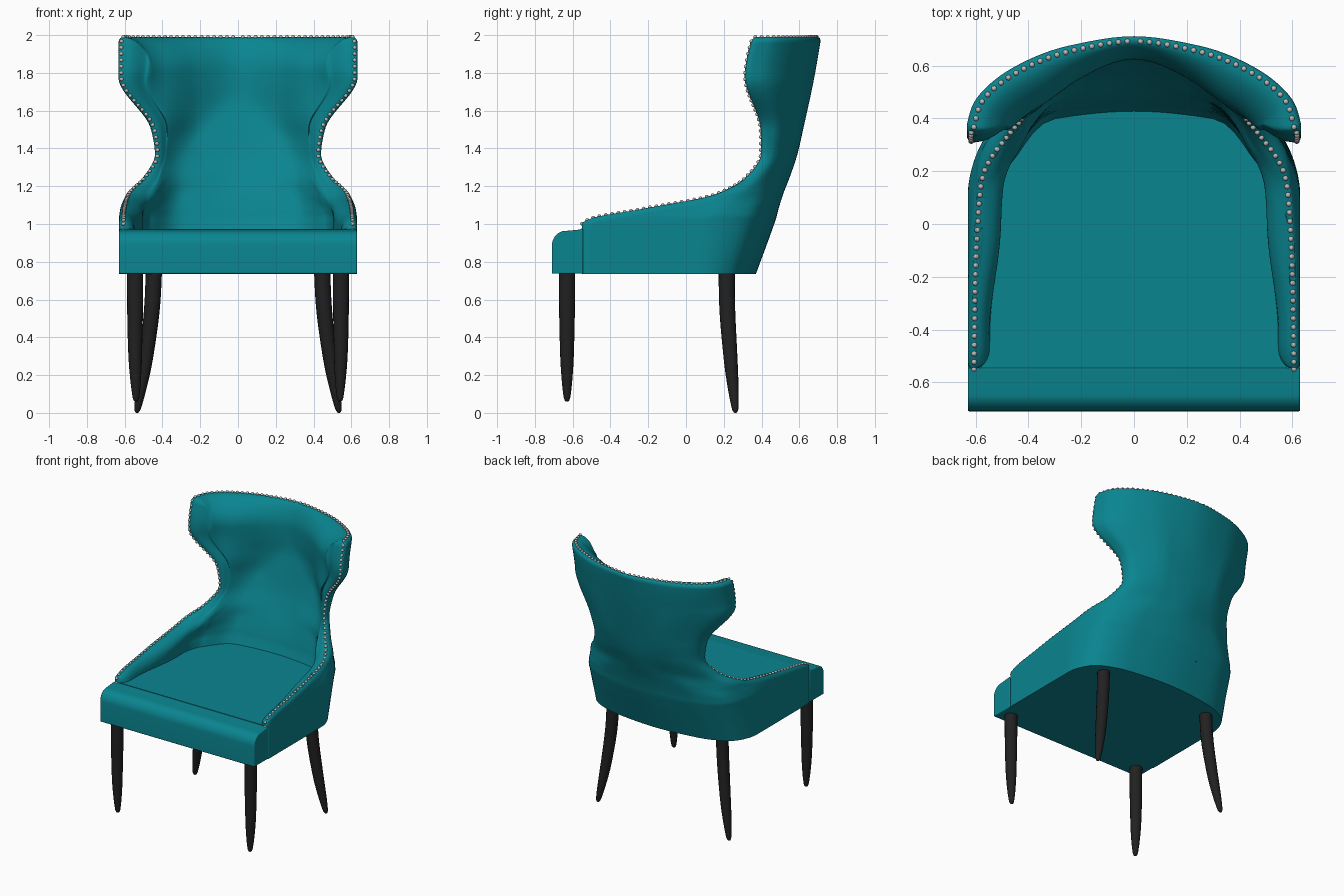
import bpy, bmesh, math
from mathutils import Vector, kdtree

if "Cube" in bpy.data.objects:
    bpy.data.objects.remove(bpy.data.objects["Cube"])


def material(name, col):
    m = bpy.data.materials.new(name)
    m.diffuse_color = (*col, 1)
    m.use_nodes = True
    m.node_tree.nodes["Principled BSDF"].inputs["Base Color"].default_value = m.diffuse_color
    return m


TEAL = material("teal_fabric", (0.003, 0.235, 0.28))
BLACK = material("black_wood", (0.015, 0.015, 0.015))
METAL = material("nail_metal", (0.5, 0.48, 0.46))


def finish(name, bm, mat, angle=50, bevel=0):
    bmesh.ops.recalc_face_normals(bm, faces=bm.faces)
    me = bpy.data.meshes.new(name)
    bm.to_mesh(me)
    bm.free()
    ob = bpy.data.objects.new(name, me)
    bpy.context.collection.objects.link(ob)
    me.materials.append(mat)
    if bevel:
        b = ob.modifiers.new("bevel", 'BEVEL')
        b.width, b.segments, b.limit_method = bevel, 3, 'ANGLE'
        b.angle_limit = math.radians(50)
    bpy.ops.object.select_all(action='DESELECT')
    ob.select_set(True)
    bpy.context.view_layer.objects.active = ob
    bpy.ops.object.shade_smooth_by_angle(angle=math.radians(angle))
    return ob


def pchip(ts, vs, t):
    """Smooth interpolation without overshoot."""
    n = len(ts)
    s = [(vs[i + 1] - vs[i]) / (ts[i + 1] - ts[i]) for i in range(n - 1)]

    def slope(i):
        if i in (0, n - 1):
            return s[0] if i == 0 else s[-1]
        a, b = s[i - 1], s[i]
        return 2 * a * b / (a + b) if a * b > 0 else 0
    i = max(j for j in range(n - 1) if j == 0 or t >= ts[j])
    h = ts[i + 1] - ts[i]
    x = min(max((t - ts[i]) / h, 0), 1)
    return (vs[i] * (1 + 2 * x) * (1 - x) ** 2 + slope(i) * h * x * (1 - x) ** 2
            + vs[i + 1] * x * x * (3 - 2 * x) - slope(i + 1) * h * x * x * (1 - x))


def smooth(x):
    x = min(max(x, 0), 1)
    return x * x * (3 - 2 * x)


def quarter(x):
    return math.sqrt(1 - (1 - min(max(x, 0), 1)) ** 2)


def resample(pts, step):
    out, carry = [pts[0]], 0
    for a, b in zip(pts, pts[1:]):
        L = (b - a).length
        d = step - carry
        while d <= L:
            out.append(a.lerp(b, d / L))
            d += step
        carry = L - (d - step)
    return out


# Shell plan curves by height: z, then x,y from free edge to centre back
KEYS = [
    (0.735, .63, -.55, .63, .08, .56, .245, .33, .34, 0, .37),
    (1.00, .63, -.55, .63, .10, .565, .315, .35, .43, 0, .467),
    (1.03, .629, -.50, .63, .11, .565, .325, .35, .44, 0, .477),
    (1.08, .625, -.23, .62, .14, .55, .345, .33, .455, 0, .49),
    (1.16, .60, .17, .575, .28, .485, .395, .28, .485, 0, .515),
    (1.25, .51, .33, .48, .395, .38, .465, .20, .525, 0, .55),
    (1.37, .447, .405, .425, .46, .335, .525, .18, .575, 0, .59),
    (1.50, .465, .40, .45, .47, .36, .545, .20, .607, 0, .62),
    (1.78, .64, .32, .61, .42, .46, .56, .24, .65, 0, .68),
    (1.96, .64, .35, .612, .45, .48, .58, .25, .675, 0, .711),
    (1.99, .63, .37, .605, .46, .475, .583, .25, .677, 0, .716),
]
ZK = [k[0] for k in KEYS]
COLS = 90


def plan_row(z):
    c = [pchip(ZK, [k[j] for k in KEYS], z) for j in range(1, 11)]
    half = [Vector((c[i], c[i + 1])) for i in range(0, 10, 2)]
    pts = half + [Vector((-p.x, p.y)) for p in reversed(half[:-1])]
    ts = [0]
    for a, b in zip(pts, pts[1:]):
        ts.append(ts[-1] + (b - a).length)
    row = []
    for i in range(COLS + 1):
        t = ts[-1] * (0.5 - 0.5 * math.cos(math.pi * i / COLS))
        row.append(Vector((pchip(ts, [p.x for p in pts], t), pchip(ts, [p.y for p in pts], t), z)))
    return row


zs = []
for a, b, n in ((.735, 1, 8), (1, 1.16, 26), (1.16, 1.79, 32), (1.79, 1.92, 8), (1.92, 1.99, 14)):
    zs += [a + (b - a) * i / n for i in range(n)]
zs.append(1.99)
rows = [plan_row(z) for z in zs]
edge = [r[0] for r in rows] + rows[-1][1:-1] + [r[-1] for r in reversed(rows)]
dense = resample(edge, 0.004)
kd = kdtree.KDTree(len(dense))
for i, p in enumerate(dense):
    kd.insert(p, i)
kd.balance()


def inward(row, j):
    d = row[min(j + 1, COLS)] - row[max(j - 1, 0)]
    return Vector((-d.y, d.x, 0)).normalized()


def padding(p):
    """Padding thickness: thin centre, thick sides, fuller wings and top."""
    up = smooth((p.z - 1.3) / .45)
    side = smooth((abs(p.x) - .3 * (1 - up)) / (.25 + .2 * up))
    waist = 1 - .35 * math.exp(-((p.z - 1.4) / .15) ** 2)
    return (.03 + .095 * side * waist + .04 * smooth((p.z - 1.6) / .3)
            - .04 * smooth(-p.y / .4))


# Winged back and arms: padded shell with rounded free edge
LIP = 0.018
bm = bmesh.new()
outer, inner = [], []
for k, row in enumerate(rows):
    o, n = [], []
    for j, p in enumerate(row):
        on_edge = j in (0, COLS) or k == len(rows) - 1
        d = 0 if on_edge else kd.find(p)[2]
        t = padding(p)
        nrm = inward(row, j)
        r = .08 + .10 * smooth((p.z - 1.12) / .25)
        o.append(bm.verts.new(p + nrm * LIP * (1 - quarter(d / .03))))
        n.append(o[-1] if on_edge else bm.verts.new(p + nrm * (LIP + (t - LIP) * quarter(d / r))))
    outer.append(o)
    inner.append(n)
for k in range(len(rows) - 1):
    for j in range(COLS):
        for g in (outer, inner):
            bm.faces.new((g[k][j], g[k][j + 1], g[k + 1][j + 1], g[k + 1][j]))
finish("winged_back_and_arms", bm, TEAL, 80)

# Underside panel
bm = bmesh.new()
bm.faces.new([bm.verts.new(p) for p in rows[0]])
finish("underside_panel", bm, TEAL)


def extrude(name, pts, vec, bevel):
    bm = bmesh.new()
    f = bm.faces.new([bm.verts.new(p) for p in pts])
    r = bmesh.ops.extrude_face_region(bm, geom=[f])
    bmesh.ops.translate(bm, vec=vec, verts=[v for v in r["geom"] if isinstance(v, bmesh.types.BMVert)])
    return finish(name, bm, TEAL, 40, bevel)


# Seat: full-width front roll and cushion between the arms
prof = [(-.545, .737), (-.71, .737)]
prof += [(-.64 - .07 * math.cos(a), .885 + .078 * math.sin(a))
         for a in [math.pi / 2 * i / 8 for i in range(9)]]
prof += [(-.545, .972)]
extrude("seat_front", [(-.63, y, z) for y, z in prof], (1.26, 0, 0), 0.006)
half = [(.58, -.546), (.58, .1), (.55, .24), (.47, .345), (.33, .415), (.17, .44)]
plan = half + [(0, .446)] + [(-x, y) for x, y in reversed(half)]
extrude("seat_cushion", [(x, y, .95) for x, y in plan], (0, 0, .023), 0)


# Legs: tapered lofts along a path
def leg(name, path, side):
    bm = bmesh.new()
    zz = [p[2] for p in reversed(path)]
    rad = [.014, .024, .036, .042, .043]
    N, rings = 16, []
    z0, z1 = zz[0], zz[-1]
    steps = [0, .004, .012, .025] + [.05 + .95 * i / 14 for i in range(15)]
    for s in steps:
        z = z0 + (z1 - z0) * s
        x, y = (pchip(zz, [p[c] for p in reversed(path)], z) for c in (0, 1))
        r = pchip([0, .1, .35, .75, 1], rad, s) * (.25 + .75 * quarter(s / .03))
        rings.append([bm.verts.new((side * (x + r * math.cos(2 * math.pi * i / N)),
                                    y + r * math.sin(2 * math.pi * i / N), z)) for i in range(N)])
    for a, b in zip(rings, rings[1:]):
        for i in range(N):
            bm.faces.new((a[i], a[(i + 1) % N], b[(i + 1) % N], b[i]))
    bm.faces.new(rings[0])
    bm.faces.new(rings[-1])
    finish(name, bm, BLACK)


for side, tag in ((1, "right"), (-1, "left")):
    leg("front_leg_" + tag, [(.545, -.63, .75), (.545, -.63, .4), (.54, -.63, .06)], side)
    leg("rear_leg_" + tag, [(.445, .215, .76), (.452, .217, .6), (.485, .235, .3), (.535, .262, 0)], side)

# Nail heads along the free edge
path = [row[0] + inward(row, 0) * LIP * 1.3 for row in rows if row[0].z > .96]
top = rows[-1]
path += [top[j] + inward(top, j) * LIP * 1.3 for j in range(1, COLS // 2 + 1)]
bm = bmesh.new()
for p in resample(path, 0.034):
    if p.x < .012:
        continue
    for s in (1, -1):
        r = bmesh.ops.create_icosphere(bm, subdivisions=2, radius=.0105)
        bmesh.ops.translate(bm, vec=(s * p.x, p.y, p.z), verts=r["verts"])
finish("nail_heads", bm, METAL, 60)
